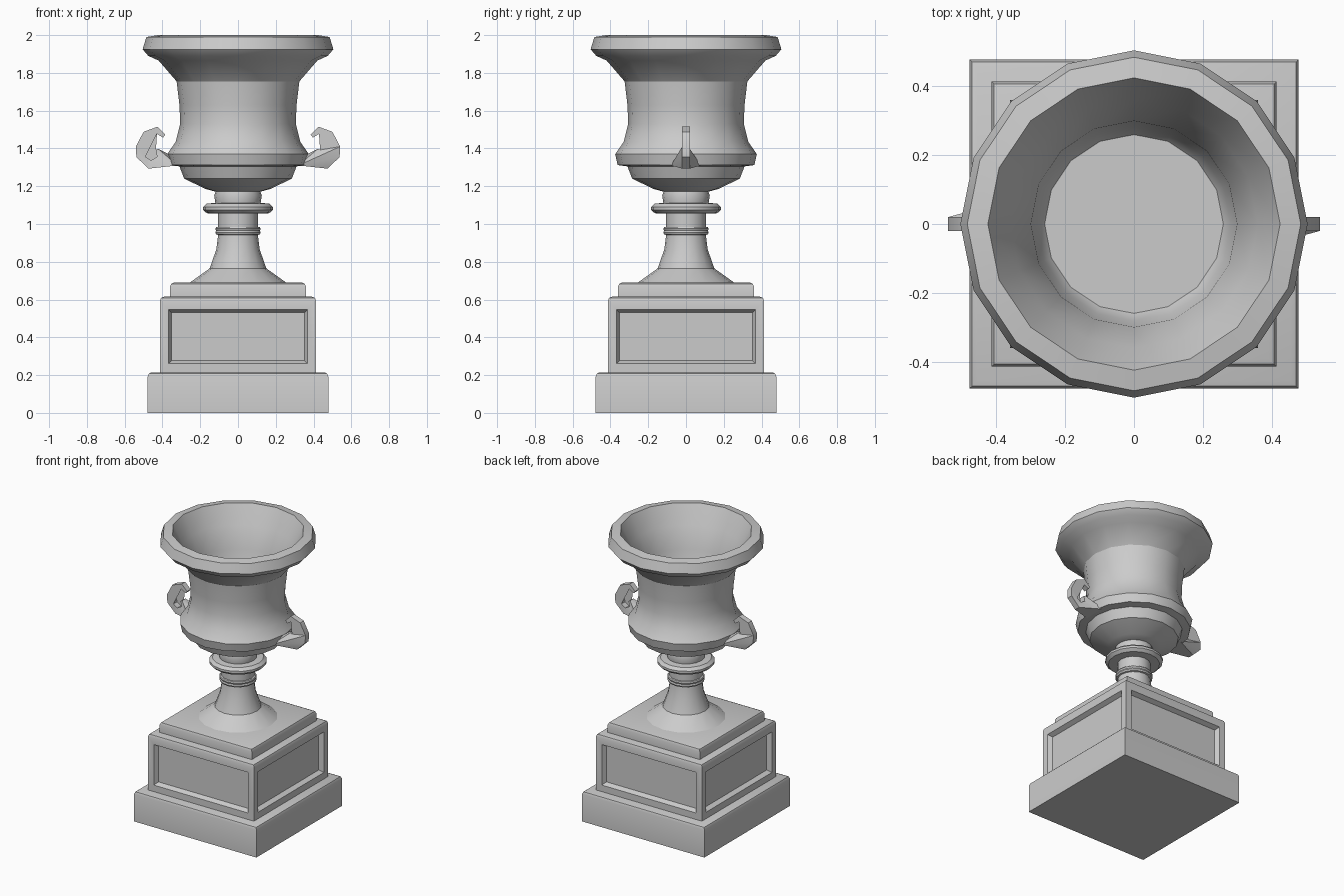
import bpy, bmesh, math

cube = bpy.data.objects.get("Cube")
if cube:
    bpy.data.objects.remove(cube, do_unlink=True)

stone = bpy.data.materials.new("grey_stone")
stone.use_nodes = True
GREY = (0.6, 0.6, 0.6, 1)
stone.diffuse_color = GREY
stone.node_tree.nodes["Principled BSDF"].inputs["Base Color"].default_value = GREY


def finish(name, bm, angle=32):
    bmesh.ops.recalc_face_normals(bm, faces=bm.faces)
    mesh = bpy.data.meshes.new(name)
    bm.to_mesh(mesh)
    bm.free()
    mesh.materials.append(stone)
    obj = bpy.data.objects.new(name, mesh)
    bpy.context.collection.objects.link(obj)
    bpy.ops.object.select_all(action="DESELECT")
    obj.select_set(True)
    bpy.context.view_layer.objects.active = obj
    bpy.ops.object.shade_smooth_by_angle(angle=math.radians(angle))
    return obj


def lathe(name, profile, sides=16):
    """Turn a radius/height profile around the z axis."""
    bm = bmesh.new()
    verts = [bm.verts.new((r, 0, z)) for r, z in profile]
    edges = [bm.edges.new(pair) for pair in zip(verts, verts[1:])]
    bmesh.ops.spin(bm, geom=verts + edges, cent=(0, 0, 0), axis=(0, 0, 1),
                   angle=math.tau, steps=sides, use_duplicate=False)
    bmesh.ops.remove_doubles(bm, verts=bm.verts, dist=0.0005)
    return finish(name, bm)


def slab(name, half, low, high, panels=False):
    """Square block with eased top edges and optional sunken side panels."""
    bm = bmesh.new()
    bmesh.ops.create_cube(bm, size=1)
    for v in bm.verts:
        v.co = (v.co.x * 2 * half, v.co.y * 2 * half, low if v.co.z < 0 else high)
    top = [e for e in bm.edges if all(v.co.z > high - 0.001 for v in e.verts)]
    bmesh.ops.bevel(bm, geom=top, offset=0.022, segments=2, profile=0.5, affect="EDGES")
    if panels:
        bm.normal_update()
        sides = [f for f in bm.faces if abs(f.normal.z) < 0.01]
        bmesh.ops.inset_individual(bm, faces=sides, thickness=0.065)
        bmesh.ops.inset_individual(bm, faces=sides, thickness=0.022, depth=-0.03)
    return finish(name, bm)


# Square pedestal
slab("pedestal_base", 0.478, 0, 0.215)
slab("pedestal_block", 0.414, 0.215, 0.615, panels=True)
slab("pedestal_cap", 0.36, 0.615, 0.69)

# Turned stem with ring and collar
lathe("stem", [
    (0, 0.69), (0.255, 0.69), (0.15, 0.765), (0.115, 0.865), (0.105, 0.942),
    (0.116, 0.945), (0.12, 0.955), (0.116, 0.965), (0.12, 0.975), (0.116, 0.983),
    (0.107, 0.985), (0.107, 1.055), (0.165, 1.057), (0.185, 1.075),
    (0.185, 1.09), (0.165, 1.108), (0.12, 1.112), (0.126, 1.15), (0.118, 1.175), (0, 1.175)])

# Bowl: underside, band, flared wall, rim, then the inside down to the floor
lathe("bowl", [
    (0, 1.17), (0.115, 1.17), (0.17, 1.185), (0.285, 1.24), (0.31, 1.305),
    (0.362, 1.312), (0.375, 1.37), (0.33, 1.435), (0.306, 1.53), (0.31, 1.63),
    (0.325, 1.755), (0.42, 1.865), (0.475, 1.89), (0.505, 1.925),
    (0.485, 1.99), (0.425, 2.0), (0.36, 1.87), (0.3, 1.73),
    (0.282, 1.56), (0.26, 1.53), (0, 1.53)])

# Scroll handles, flaring where they meet the band
SCROLL = [
    (0.32, 1.31), (0.475, 1.293), (0.538, 1.355), (0.541, 1.41), (0.5, 1.488),
    (0.426, 1.515), (0.384, 1.474), (0.397, 1.457), (0.43, 1.478), (0.477, 1.465),
    (0.502, 1.408), (0.49, 1.357), (0.46, 1.337), (0.428, 1.355), (0.435, 1.392),
    (0.423, 1.398), (0.38, 1.377), (0.34, 1.345)]


def handle(name, side):
    bm = bmesh.new()
    loops = []
    for way in (-1, 1):
        loops.append([bm.verts.new((side * x, way * (0.08 if i == 0 else 0.02), z))
                      for i, (x, z) in enumerate(SCROLL)])
    caps = [bm.faces.new(loop) for loop in loops]
    near, far = loops
    for i in range(len(SCROLL)):
        bm.faces.new((near[i - 1], near[i], far[i], far[i - 1]))
    bmesh.ops.triangulate(bm, faces=caps)
    return finish(name, bm)


handle("left_handle", 1)
handle("right_handle", -1)
